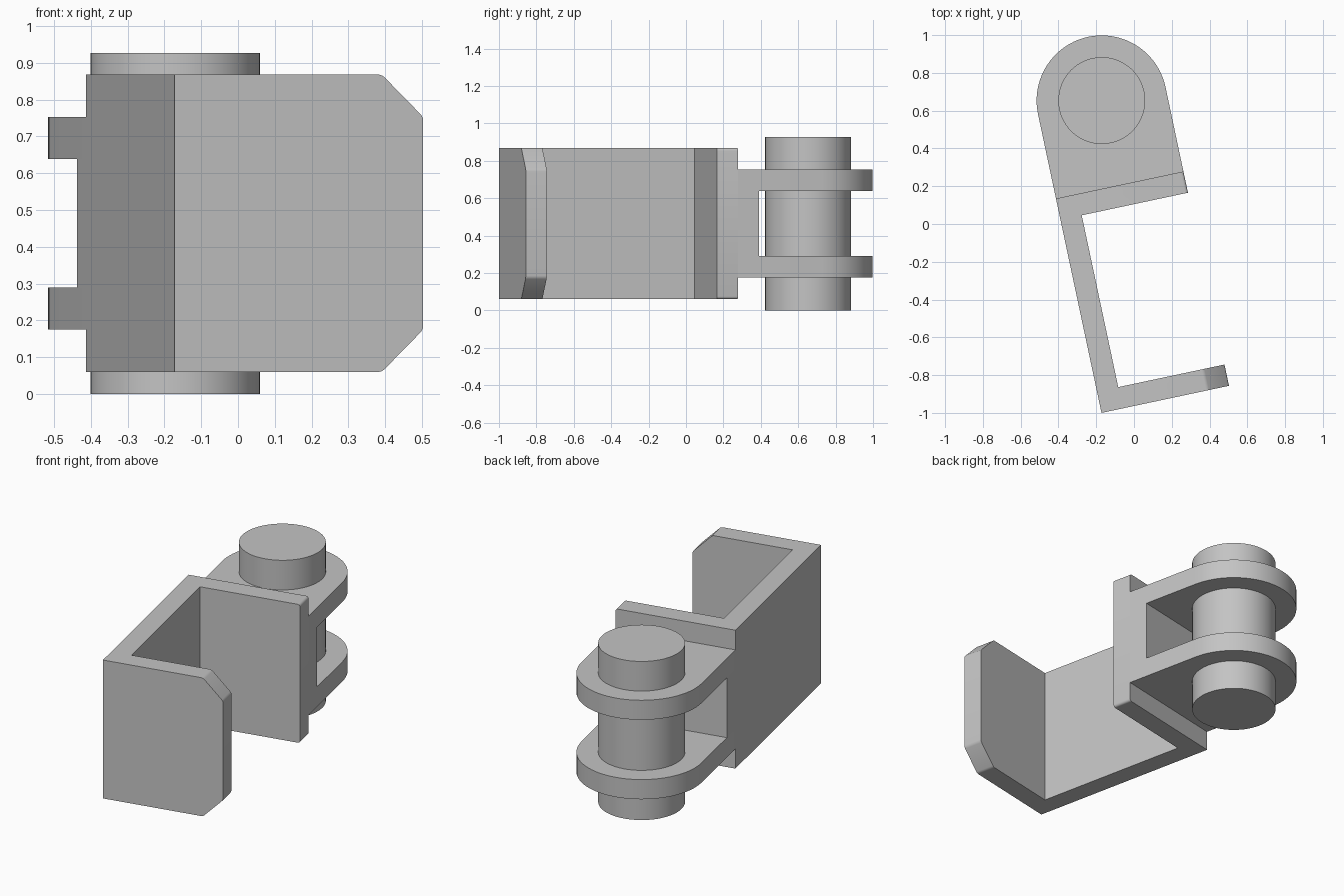
import bpy, bmesh
from math import cos, sin, pi, radians
from mathutils import Matrix

cube = bpy.data.objects.get("Cube")
if cube:
    bpy.data.objects.remove(cube, do_unlink=True)

# One plain grey material
grey = bpy.data.materials.new("plain grey")
grey.use_nodes = True
colour = (0.55, 0.55, 0.55, 1)
grey.diffuse_color = colour
grey.node_tree.nodes["Principled BSDF"].inputs["Base Color"].default_value = colour

# The whole bracket is turned about its outer front corner
PLACE = Matrix.Translation((-0.172, -1.0, 0)) @ Matrix.Rotation(radians(12), 4, "Z")
WIDTH, LENGTH, THICK = 0.69, 1.16, 0.115
BOTTOM, TOP = 0.06, 0.868
EYE_X, EYE_Y = WIDTH / 2, 1.617


def prism(outline, low, high):
    """Extrude a flat outline from one height to another."""
    bm = bmesh.new()
    face = bm.faces.new([bm.verts.new((x, y, low)) for x, y in outline])
    up = bmesh.ops.extrude_face_region(bm, geom=[face])["geom"]
    moved = [g for g in up if isinstance(g, bmesh.types.BMVert)]
    bmesh.ops.translate(bm, verts=moved, vec=(0, 0, high - low))
    bmesh.ops.recalc_face_normals(bm, faces=bm.faces)
    return bm


def finish(bm, name):
    mesh = bpy.data.meshes.new(name)
    bm.to_mesh(mesh)
    bm.free()
    mesh.materials.append(grey)
    obj = bpy.data.objects.new(name, mesh)
    bpy.context.collection.objects.link(obj)
    obj.matrix_world = PLACE
    bpy.ops.object.select_all(action="DESELECT")
    obj.select_set(True)
    bpy.context.view_layer.objects.active = obj
    bpy.ops.object.shade_smooth_by_angle(angle=radians(35))
    return obj


def arc(radius, start, end, steps):
    angles = [start + (end - start) * i / steps for i in range(steps + 1)]
    return [(EYE_X + radius * cos(a), EYE_Y + radius * sin(a)) for a in angles]


def tip_edges(bm, front):
    """Edges running through the thickness at the free end of one arm."""
    found = []
    for e in bm.edges:
        a, b = (v.co for v in e.verts)
        mid = (a + b) / 2
        across = abs(a.x - b.x) < 1e-4 and abs(a.z - b.z) < 1e-4
        if across and mid.x > 0.5 and (mid.y < LENGTH / 2) == front:
            found.append(e)
    return found


def bevel(bm, edges, size, segments):
    bmesh.ops.bevel(bm, geom=edges, offset=size, offset_type="OFFSET",
                    segments=segments, profile=0.5, affect="EDGES")


# U-shaped channel with a chamfered front lip and a softly rounded rear arm
channel = prism([(0, 0), (WIDTH, 0), (WIDTH, THICK), (THICK, THICK),
                 (THICK, LENGTH - THICK), (WIDTH, LENGTH - THICK),
                 (WIDTH, LENGTH), (0, LENGTH)], BOTTOM, TOP)
bevel(channel, tip_edges(channel, True), 0.115, 1)
bevel(channel, tip_edges(channel, True), 0.01, 3)
bevel(channel, tip_edges(channel, False), 0.015, 4)
finish(channel, "channel")

# Two rounded lugs joined by a solid root
lug_outline = [(0, LENGTH), (WIDTH, LENGTH)] + arc(WIDTH / 2, 0, pi, 40)
for name, low, high in (("lower_lug", 0.175, 0.29), ("upper_lug", 0.639, 0.753)):
    finish(prism(lug_outline, low, high), name)
root_end = LENGTH + THICK
finish(prism([(0, LENGTH), (WIDTH, LENGTH), (WIDTH, root_end), (0, root_end)],
             0.29, 0.639), "lug_root")

# Hinge pin through both lugs
finish(prism(arc(0.23, 0, 2 * pi, 64)[:-1], 0, 0.926), "hinge_pin")
